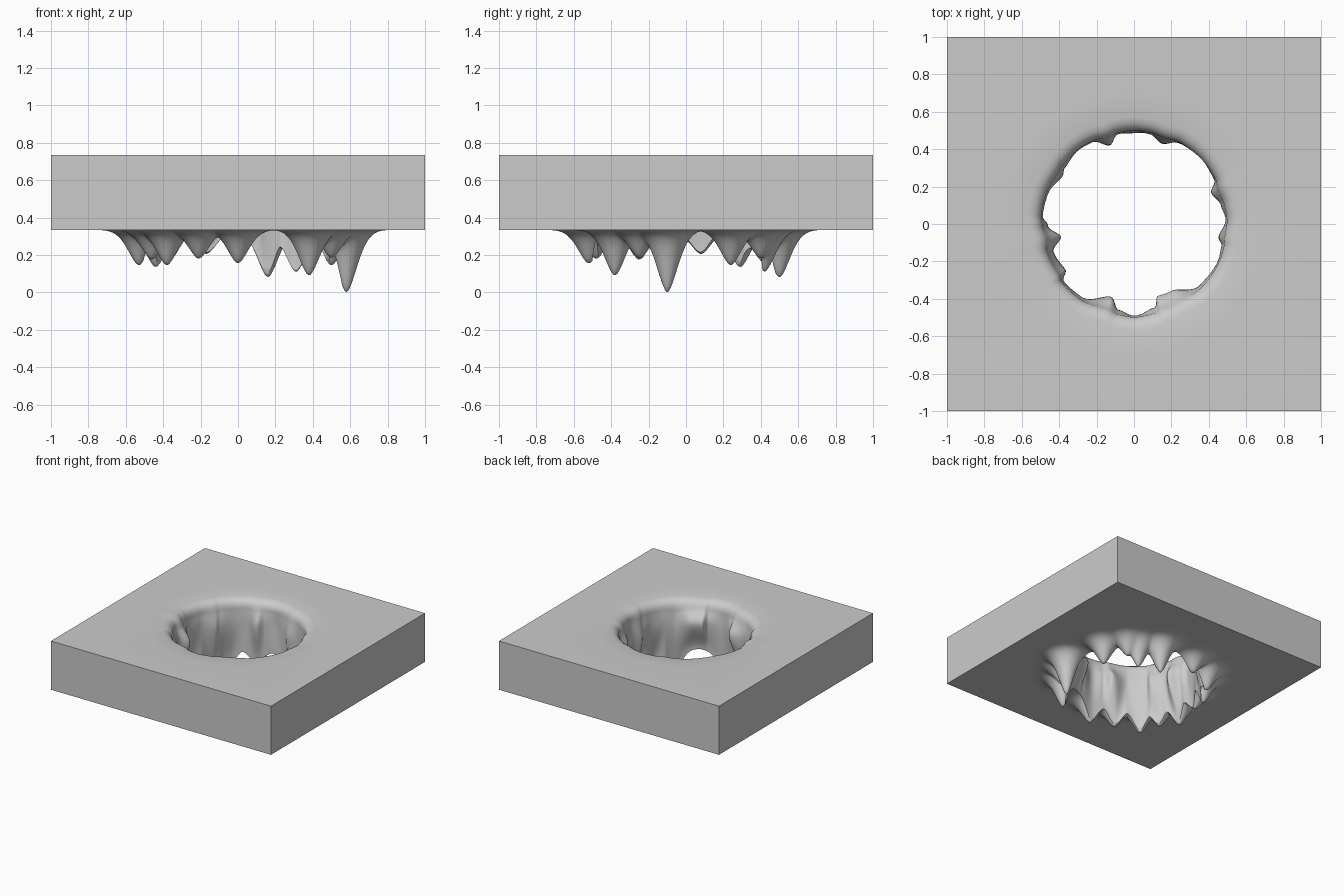
import bpy, bmesh
from math import sin, cos, pi, radians, degrees, atan2, exp, hypot

if "Cube" in bpy.data.objects:
    bpy.data.objects.remove(bpy.data.objects["Cube"])

TOP, BOTTOM = 0.735, 0.335
N = 360

# hanging spikes: x, y of the tip and length below the slab
SPIKES = [(.58, -.10, .335), (.50, .24, .19), (.31, .42, .225), (.40, .40, .15),
          (.16, .50, .255), (-.17, .49, .13), (-.44, .29, .20), (-.37, .41, .17),
          (-.53, .08, .13), (-.53, -.10, .19), (-.46, -.25, .16), (-.38, -.38, .19),
          (-.21, -.48, .155), (0, -.52, .18), (.38, -.38, .245), (.50, -.25, .15)]

# ragged hole outline: angle in degrees, radius
OUTLINE = [(3, .49), (12, .475), (22, .445), (29, .49), (44, .50), (60, .497), (71, .455),
           (80, .487), (90, .50), (100, .487), (107, .44), (117, .49), (126, .494),
           (141, .476), (146, .46), (161, .487), (175, .49), (181, .46), (190, .396),
           (199, .455), (214, .44), (219, .484), (234, .48), (253, .408), (260, .467),
           (270, .49), (284, .46), (288, .405), (299, .41), (317, .48), (336, .49),
           (346, .482), (351, .457), (363, .49)]


def hole_radius(a):
    if a < 3:
        a += 360
    for (a0, r0), (a1, r1) in zip(OUTLINE, OUTLINE[1:]):
        if a0 <= a <= a1:
            t = (1 - cos(pi * (a - a0) / (a1 - a0))) / 2
            return r0 + (r1 - r0) * t


def underside(x, y):
    s = sum((h * exp(-(hypot(x - sx, y - sy) / .082) ** 1.72)) ** 4 for sx, sy, h in SPIKES)
    return BOTTOM - s ** .25


def lower_rim(a):
    # the wall leans out to just inside each tip
    r = .485
    for sx, sy, h in SPIKES:
        d = (a - degrees(atan2(sy, sx)) + 180) % 360 - 180
        r = max(r, .485 + (hypot(sx, sy) - .02 - .485) * exp(-(d / 9) ** 2))
    return r


def section(i):
    a = 360 * i / N
    c, s = cos(radians(a)), sin(radians(a))
    edge = 1 / max(abs(c), abs(s))
    R, rb = hole_radius(a), lower_rim(a)
    lip = .25 * R + .75 * .5
    pts = [(edge, TOP), (.7, TOP), (lip + .07, TOP - .003), (lip + .04, TOP - .01),
           (lip + .018, TOP - .024)]
    # inner wall: bulges in to the outline, then leans out to the rim
    zb = underside(rb * c, rb * s)
    for k in range(17):
        t = k / 16
        z = TOP - .05 + (zb - TOP + .05) * t
        if t < .3:
            u = t / .3
            r = lip + (R - lip) * u * u * (3 - 2 * u)
        else:
            u = (t - .3) / .7
            r = R + (rb - R) * u * u * (3 - 2 * u)
        pts.append((r, z))
    # outer flare of the spikes under the slab
    for k in range(1, 29):
        r = rb + (.86 - rb) * k / 28
        pts.append((r, underside(r * c, r * s)))
    pts.append((edge, BOTTOM))
    return [(r * c, r * s, z) for r, z in pts]


# slab with ragged hole and dripping spikes
bm = bmesh.new()
cols = [[bm.verts.new(p) for p in section(i)] for i in range(N)]
M = len(cols[0])
for i in range(N):
    A, B = cols[i], cols[(i + 1) % N]
    for j in range(M):
        k = (j + 1) % M
        bm.faces.new((A[j], B[j], B[k], A[k]))
bmesh.ops.recalc_face_normals(bm, faces=bm.faces)
mesh = bpy.data.meshes.new("ceiling_slab")
bm.to_mesh(mesh)
bm.free()
slab = bpy.data.objects.new("ceiling_slab", mesh)
bpy.context.collection.objects.link(slab)
bpy.context.view_layer.objects.active = slab
slab.select_set(True)
bpy.ops.object.shade_smooth_by_angle(angle=radians(50))
